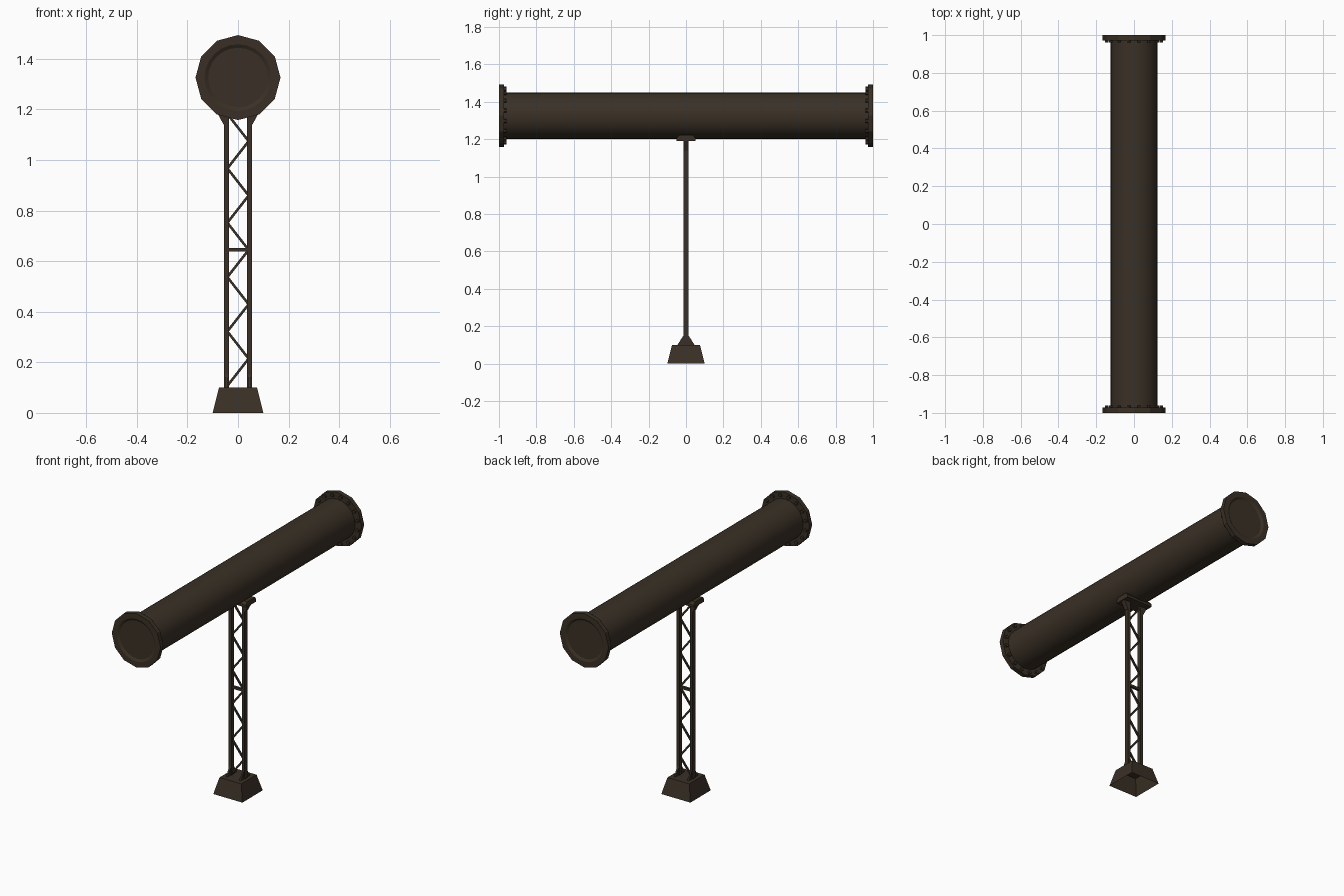
import bpy, bmesh, math
from mathutils import Vector, Matrix

if "Cube" in bpy.data.objects:
    bpy.data.objects.remove(bpy.data.objects["Cube"])

mat = bpy.data.materials.new("dark brown metal")
mat.diffuse_color = (0.042, 0.030, 0.019, 1)
mat.use_nodes = True
mat.node_tree.nodes["Principled BSDF"].inputs["Base Color"].default_value = mat.diffuse_color
CZ = 1.326   # height of the pipe axis


def finish(name, bm, smooth=False):
    bmesh.ops.recalc_face_normals(bm, faces=bm.faces)
    me = bpy.data.meshes.new(name)
    bm.to_mesh(me)
    bm.free()
    me.materials.append(mat)
    ob = bpy.data.objects.new(name, me)
    bpy.context.collection.objects.link(ob)
    if smooth:
        bpy.ops.object.select_all(action='DESELECT')
        ob.select_set(True)
        bpy.context.view_layer.objects.active = ob
        bpy.ops.object.shade_smooth_by_angle(angle=math.radians(28))
    return ob


def lathe(name, rings, smooth):
    """Rings of (y, radius, twelve_sided) around the pipe axis."""
    n = 24
    bm = bmesh.new()
    loops = []
    for y, r, poly in rings:
        loop = []
        for i in range(n):
            a = 2 * math.pi * i / n
            k = r * math.cos(math.pi / 12) if poly and i % 2 else r
            loop.append(bm.verts.new((k * math.cos(a), y, CZ + k * math.sin(a))))
        loops.append(loop)
    for a, b in zip(loops, loops[1:]):
        for i in range(n):
            j = (i + 1) % n
            bm.faces.new((a[i], a[j], b[j], b[i]))
    bm.faces.new(loops[0])
    bm.faces.new(loops[-1])
    return finish(name, bm, smooth)


def prism(name, pts, axis, lo, hi):
    """Extrude a profile: axis 'x' takes (y, z) points, 'y' takes (x, z)."""
    bm = bmesh.new()
    def place(t):
        return [bm.verts.new((t, p, q) if axis == 'x' else (p, t, q)) for p, q in pts]
    a, b = place(lo), place(hi)
    bm.faces.new(a)
    bm.faces.new(b)
    for i in range(len(pts)):
        j = (i + 1) % len(pts)
        bm.faces.new((a[i], a[j], b[j], b[i]))
    return finish(name, bm)


def strut(name, p, q, w, d):
    """Flat bar in the xz plane between two points."""
    p, q = Vector(p), Vector(q)
    t = (q - p).normalized()
    s = Vector((-t.y, t.x)) * w / 2
    return prism(name, [p + s, q + s, q - s, p - s], 'y', -d / 2, d / 2)


# Pipe
lathe("pipe", [(-0.975, 0.125, False), (0.975, 0.125, False)], True)

# End flanges with a shallow recessed cover, and bolts behind
for side, word in ((-1, "front"), (1, "back")):
    lathe(word + "_flange", [(side * 0.972, 0.10, False), (side * 0.972, 0.168, True),
                             (side * 1.0, 0.168, True), (side * 1.0, 0.132, False),
                             (side * 0.991, 0.118, False)], True)
    bm = bmesh.new()
    for i in range(16):
        a = 2 * math.pi * (i + 0.5) / 16
        m = (Matrix.Translation((0.147 * math.cos(a), side * 0.968, CZ + 0.147 * math.sin(a)))
             @ Matrix.Rotation(math.pi / 2, 4, 'X'))
        bmesh.ops.create_cone(bm, cap_ends=True, segments=6, radius1=0.011,
                              radius2=0.011, depth=0.015, matrix=m)
    finish(word + "_bolts", bm)

# Footing: tapered block, open underneath
bm = bmesh.new()
bmesh.ops.create_cone(bm, cap_ends=True, segments=4, radius1=0.1 * math.sqrt(2),
                      radius2=0.075 * math.sqrt(2), depth=0.1,
                      matrix=Matrix.Translation((0, 0, 0.05)) @ Matrix.Rotation(math.pi / 4, 4, 'Z'))
bottom = [f for f in bm.faces if f.calc_center_median().z < 0.001]
bmesh.ops.recalc_face_normals(bm, faces=bm.faces)
bmesh.ops.delete(bm, geom=bottom, context='FACES_ONLY')
finish("footing", bm)

# Posts with foot gussets and saddle brackets
for s, word in ((-1, "left"), (1, "right")):
    a, b = sorted((s * 0.036, s * 0.055))
    prism(word + "_post", [(-0.0135, 0.095), (0.0135, 0.095), (0.0135, 1.2), (-0.0135, 1.2)],
          'x', a, b)
    prism(word + "_foot_gusset", [(-0.046, 0.1), (0.046, 0.1), (0.013, 0.152), (-0.013, 0.152)],
          'x', s * 0.0455 - 0.005, s * 0.0455 + 0.005)
    prism(word + "_saddle_bracket", [(s * 0.05, 1.14), (s * 0.057, 1.14), (s * 0.085, 1.192), (s * 0.05, 1.192)],
          'y', -0.0135, 0.0135)

# Saddle plate under the pipe
prism("saddle", [(-0.05, 1.19), (0.05, 1.19), (0.05, 1.205), (0.038, 1.222),
                 (-0.038, 1.222), (-0.05, 1.205)], 'x', -0.09, 0.09)

# Zigzag lattice and middle crossbar
for i in range(10):
    s = -1 if i % 2 == 0 else 1
    strut("lattice_bar", (s * 0.042, 0.107 + i * 0.1075), (-s * 0.042, 0.107 + (i + 1) * 0.1075),
          0.010, 0.010)
strut("crossbar", (-0.04, 0.645), (0.04, 0.645), 0.015, 0.016)
